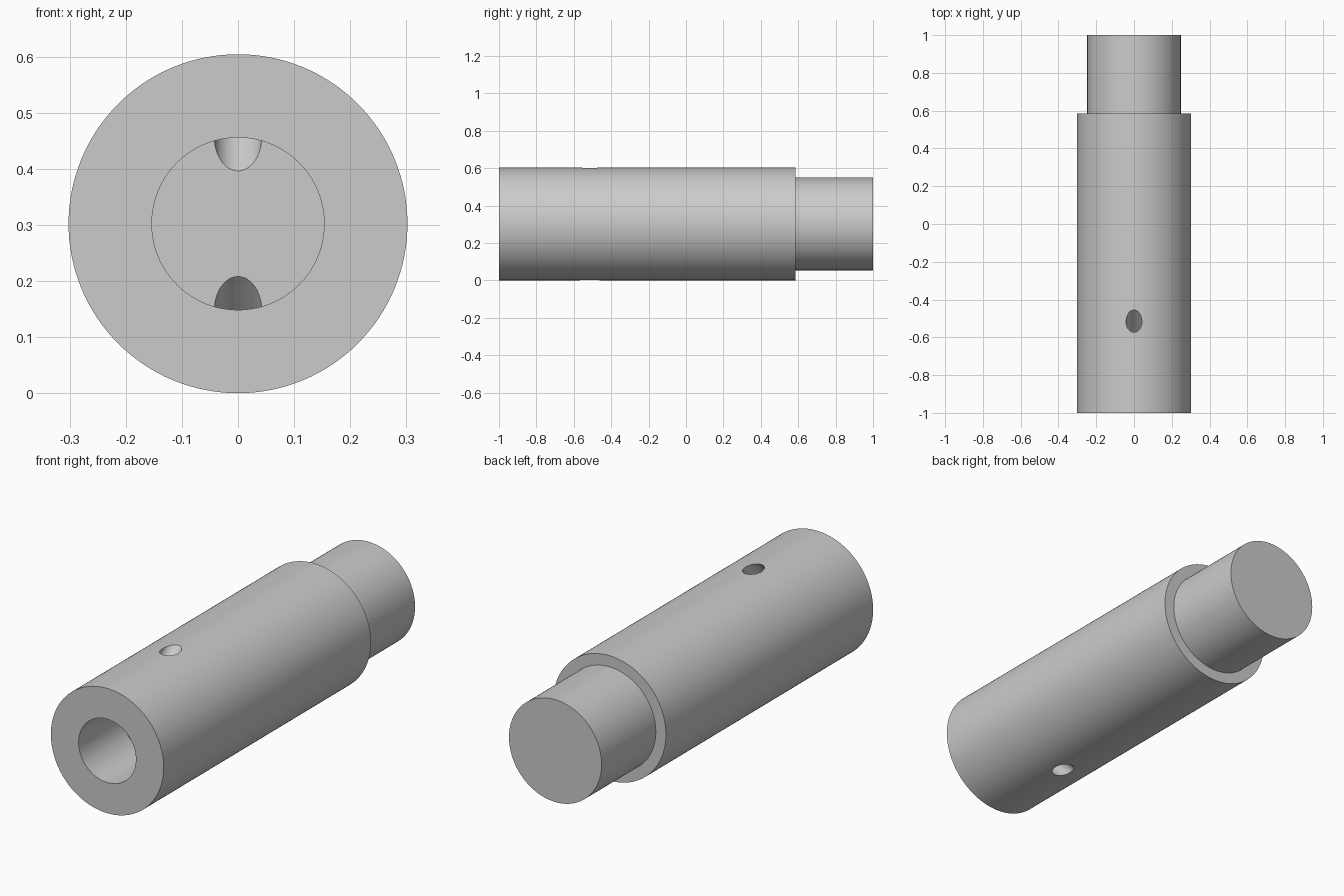
import bpy, bmesh, math
from mathutils import Vector, Matrix

cube = bpy.data.objects.get("Cube")
if cube:
    bpy.data.objects.remove(cube, do_unlink=True)

BODY_R, SPIGOT_R, BORE_R, HOLE_R = 0.302, 0.248, 0.1535, 0.042
SHOULDER_Y, BORE_END_Y = 0.585, -0.662
SEGMENTS = 128

steel = bpy.data.materials.new("plain grey")
steel.use_nodes = True
grey = (0.6, 0.6, 0.6, 1)
steel.diffuse_color = grey
steel.node_tree.nodes["Principled BSDF"].inputs["Base Color"].default_value = grey


def add_object(name, bm):
    mesh = bpy.data.meshes.new(name)
    bmesh.ops.recalc_face_normals(bm, faces=bm.faces)
    bm.to_mesh(mesh)
    bm.free()
    obj = bpy.data.objects.new(name, mesh)
    bpy.context.collection.objects.link(obj)
    mesh.materials.append(steel)
    return obj


# Stepped shaft with a blind bore: (radius, y) profile turned around the y axis
profile = [(0, BORE_END_Y), (BORE_R, BORE_END_Y), (BORE_R, -1), (BODY_R, -1),
           (BODY_R, SHOULDER_Y), (SPIGOT_R, SHOULDER_Y), (SPIGOT_R, 1), (0, 1)]
bm = bmesh.new()
verts = [bm.verts.new((0, y, r)) for r, y in profile]
edges = [bm.edges.new(pair) for pair in zip(verts, verts[1:])]
bmesh.ops.spin(bm, geom=verts + edges, cent=(0, 0, 0), axis=(0, 1, 0),
               angle=math.tau, steps=SEGMENTS)
bmesh.ops.remove_doubles(bm, verts=bm.verts, dist=1e-5)
shaft = add_object("stepped_shaft", bm)
shaft.location.z = BODY_R

# Slanted holes from the bore's end corner, out through the top and bottom
cutters = []
for name, side in (("top", 1), ("bottom", -1)):
    direction = Vector((0, 1, side)).normalized()
    corner = Vector((0, BORE_END_Y, BODY_R + side * BORE_R))
    turn = direction.to_track_quat("Z", "Y").to_matrix().to_4x4()
    bm = bmesh.new()
    bmesh.ops.create_cone(bm, cap_ends=True, segments=48, radius1=HOLE_R,
                          radius2=HOLE_R, depth=0.45,
                          matrix=Matrix.Translation(corner + direction * 0.105) @ turn)
    cutter = add_object(name + "_hole_cutter", bm)
    cutter.hide_render = True
    cutters.append(cutter)

bpy.context.view_layer.objects.active = shaft
shaft.select_set(True)
for cutter in cutters:
    cut = shaft.modifiers.new("hole", "BOOLEAN")
    cut.operation = "DIFFERENCE"
    cut.solver = "EXACT"
    cut.object = cutter
    bpy.ops.object.modifier_apply(modifier=cut.name)
for cutter in cutters:
    bpy.data.objects.remove(cutter, do_unlink=True)

bpy.ops.object.shade_smooth_by_angle(angle=math.radians(30))
